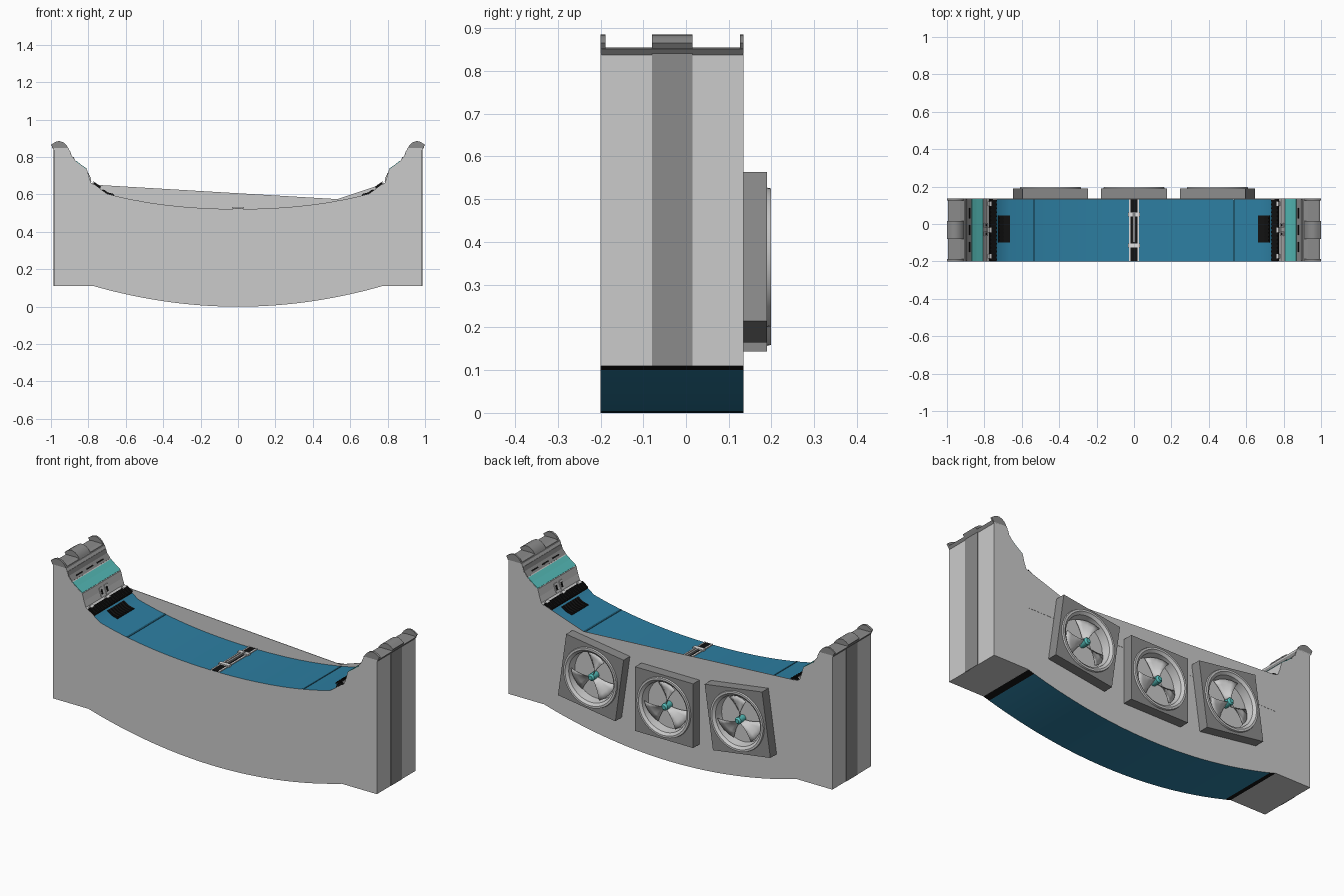
import bpy, bmesh, math

if "Cube" in bpy.data.objects:
    bpy.data.objects.remove(bpy.data.objects["Cube"])

def material(name, r, g, b):
    m = bpy.data.materials.new(name)
    m.diffuse_color = (r, g, b, 1)
    m.use_nodes = True
    m.node_tree.nodes["Principled BSDF"].inputs["Base Color"].default_value = m.diffuse_color
    return m

LIGHT = material("light grey", 0.60, 0.60, 0.60)
DARK = material("mid grey", 0.26, 0.26, 0.26)
BLUE = material("blue", 0.026, 0.21, 0.36)
NAVY = material("dark blue", 0.012, 0.09, 0.15)
TEAL = material("teal", 0.09, 0.50, 0.48)
BLACK = material("black", 0.006, 0.006, 0.006)
WHITE = material("pale grey", 0.75, 0.75, 0.75)

Y0, Y1 = -0.2, 0.135
# inner slope of an end tower, from deck to cap
SLOPE = [(.7, .604), (.765, .65), (.786, .663), (.797, .695), (.807, .733),
         (.845, .76), (.87, .78), (.893, .807), (.905, .845)]

def top(x):
    x = abs(x)
    if x <= .7:
        return .522 + .14 * x**2 + .055 * x**4
    for (a, za), (b, zb) in zip(SLOPE, SLOPE[1:]):
        if x <= b:
            return za + (zb - za) * (x - a) / (b - a)
    return .845

def bottom(x):
    return .185 * x * x

def make(name, verts, faces, mats, rule=None, smooth=False):
    bm = bmesh.new()
    vs = [bm.verts.new(v) for v in verts]
    for f in faces:
        bm.faces.new([vs[i] for i in f])
    bmesh.ops.recalc_face_normals(bm, faces=bm.faces)
    bm.normal_update()
    if rule:
        for f in bm.faces:
            f.material_index = rule(f)
    me = bpy.data.meshes.new(name)
    bm.to_mesh(me)
    bm.free()
    for m in mats:
        me.materials.append(m)
    ob = bpy.data.objects.new(name, me)
    bpy.context.collection.objects.link(ob)
    if smooth:
        bpy.ops.object.select_all(action='DESELECT')
        ob.select_set(True)
        bpy.context.view_layer.objects.active = ob
        bpy.ops.object.shade_smooth_by_angle(angle=math.radians(30))
    return ob

def prism(name, pts, y0, y1, mats, rule=None, smooth=False):
    """Extrude an x-z outline along y."""
    n = len(pts)
    verts = [(x, y0, z) for x, z in pts] + [(x, y1, z) for x, z in pts]
    faces = [list(range(n)), list(range(n, 2 * n))]
    faces += [[i, (i + 1) % n, n + (i + 1) % n, n + i] for i in range(n)]
    return make(name, verts, faces, mats, rule, smooth)

def strip(name, x0, x1, y0, y1, h, mat, s=1):
    """Thin plate lying on the top surface between x0 and x1."""
    xs = sorted({x0, x1} | {p[0] for p in SLOPE if x0 < p[0] < x1})
    up, low = [], []
    for x in xs:
        e = .003
        dz = top(x + e) - top(x - e)
        l = math.hypot(dz, 2 * e)
        nx, nz = -dz / l, 2 * e / l
        up.append((s * (x + nx * h), top(x) + nz * h))
        low.append((s * (x - nx * .004), top(x) - nz * .004))
    return prism(name, up + low[::-1], y0, y1, [mat])

# curved middle body: blue deck and underside, black end seams, grey walls
xs = [-.77, -.735] + [-.70 + 1.4 * i / 40 for i in range(41)] + [.735, .77]
def body_rule(f):
    if abs(f.normal.y) > .5 or abs(f.normal.x) > .9:
        return 0
    return 2 if abs(f.calc_center_median().x) > .74 else 1
prism("middle_body", [(x, bottom(x)) for x in xs] + [(x, top(x)) for x in xs[::-1]],
      Y0, Y1 - .001, [LIGHT, BLUE, BLACK], body_rule, True)

# back wall with its straight upper edge
prism("back_wall", [(-.77, .45), (.77, .45), (.77, .655), (.53, .575), (-.77, .652)],
      Y1 - .003, Y1, [LIGHT])

# end towers
for s, side in ((-1, "left"), (1, "right")):
    outline = [(.77, .11), (.985, .11), (.985, .847), (.905, .847)] + SLOPE[-2:0:-1]
    outline[-1] = (.77, .652)
    prism(side + "_tower", [(s * x, z) for x, z in outline], Y0, Y1, [LIGHT])
    prism(side + "_end_stripe", [(s * .98, .11), (s * .987, .11), (s * .987, .868), (s * .98, .868)],
          -.08, .015, [DARK])
    # rounded caps: two thin outer ones, a wide centre one, and a low tray between
    arc = [(.905, .84), (.912, .856), (.922, .869), (.935, .879), (.952, .885), (.968, .884),
           (.983, .877), (1.0, .865), (.985, .842)]
    for nm, a, b in (("front", Y0, Y0 + .012), ("middle", -.08, .015), ("back", Y1 - .009, Y1)):
        prism(f"{side}_{nm}_cap", [(s * x, z) for x, z in arc], a, b, [DARK], None, True)
    prism(side + "_cap_tray", [(s * x, z) for x, z in
          ((.903, .838), (.91, .851), (.93, .855), (.985, .855), (.995, .852), (.985, .838))],
          Y0 + .002, Y1 - .002, [DARK])
    # slope panels
    strip(side + "_teal_panel", .81, .868, Y0 + .001, Y1 - .001, .003, TEAL, s)
    strip(side + "_upper_trim", .872, .9, Y0 + .001, Y1 - .001, .003, DARK, s)
    for i, y in enumerate((-.15, -.06, .03)):
        strip(f"{side}_trim_slot_{i}", .879, .884, y, y + .055, .005, BLACK, s)
    for i, y in enumerate((-.065, -.02)):
        strip(f"{side}_outlet_{i}", .788, .802, y, y + .026, .004, WHITE, s)
        strip(f"{side}_outlet_hole_{i}", .791, .799, y + .007, y + .019, .006, BLACK, s)
    # hinge band, with ridges and pale clips
    strip(side + "_hinge_band", .738, .774, Y0 + .001, Y1 - .001, .007, BLACK, s)
    for i in range(16):
        y = Y0 + .006 + i * .021
        strip(f"{side}_hinge_ridge_{i}", .74, .772, y, y + .009, .012, BLACK, s)
    for i, y in enumerate((-.185, -.045, .095)):
        strip(f"{side}_hinge_clip_{i}", .768, .78, y, y + .025, .013, WHITE, s)
    # deck grille and cross groove
    strip(side + "_grille", .663, .727, -.1, .045, .004, BLACK, s)
    for i in range(7):
        y = -.092 + i * .02
        strip(f"{side}_grille_bar_{i}", .667, .723, y, y + .008, .008, BLACK, s)
    strip(side + "_deck_groove", .53, .54, Y0 + .001, Y1 - .001, .002, NAVY, s)
    # deck latch rails
    strip(side + "_latch_rail", .018, .026, Y0 + .001, Y1 - .001, .005, WHITE, s)

# latch across the middle of the deck
strip("latch_bed", -.019, .019, Y0 + .001, Y1 - .001, .003, BLACK)
strip("latch_bar", -.007, .007, -.1, .06, .012, DARK)
for i, y in enumerate((-.125, .04)):
    strip(f"latch_clasp_{i}", -.032, .032, y, y + .022, .010, WHITE)

# three ducted fans on the back
N = 48
def fan(name, cx, cz, a):
    ca, sa = math.cos(a), math.sin(a)
    def P(u, w, y):
        return (cx + u * ca - w * sa, y, cz + u * sa + w * ca)
    R = .1765
    loops = [('s', R, Y1), ('s', R, .19), ('c', .163, .19), ('c', .161, .199), ('c', .15, .199),
             ('c', .136, .188), ('c', .13, .142)]
    verts, faces = [], []
    for kind, r, y in loops:
        for i in range(N):
            t = 2 * math.pi * i / N
            c, q = math.cos(t), math.sin(t)
            k = r / max(abs(c), abs(q)) if kind == 's' else r
            verts.append(P(k * c, k * q, y))
    for j in range(len(loops) - 1):
        for i in range(N):
            k = (i + 1) % N
            faces.append([j * N + i, j * N + k, (j + 1) * N + k, (j + 1) * N + i])
    nf = 2 * N
    faces.append([(len(loops) - 1) * N + i for i in range(N)])
    make(name + "_housing", verts, faces, [DARK, LIGHT],
         lambda f: 0 if f.index < nf else 1, True)
    # twisted blades
    verts, faces = [], []
    for b in range(3):
        t0 = math.pi / 2 + b * 2 * math.pi / 3
        base = len(verts)
        for j in range(5):
            r = .015 + .11 * j / 4
            half = .30 + .22 * j / 4
            for i in range(5):
                f = i / 2 - 1
                t = t0 + f * half
                verts.append(P(r * math.cos(t), r * math.sin(t), .168 + f * .016))
        for j in range(4):
            for i in range(4):
                q = base + j * 5 + i
                faces.append([q, q + 1, q + 6, q + 5])
    ob = make(name + "_blades", verts, faces, [LIGHT], None, True)
    m = ob.modifiers.new("thickness", 'SOLIDIFY')
    m.thickness = .003
    # hub
    verts = [P(r * math.cos(2 * math.pi * i / 16), r * math.sin(2 * math.pi * i / 16), y)
             for r, y in ((.019, .143), (.019, .186), (.011, .195)) for i in range(16)]
    faces = [[j * 16 + i, j * 16 + (i + 1) % 16, j * 16 + 16 + (i + 1) % 16, j * 16 + 16 + i]
             for j in range(2) for i in range(16)]
    faces += [list(range(16)), list(range(32, 48))]
    make(name + "_hub", verts, faces, [TEAL], None, True)

tilt = math.radians(8.2)
fan("left_fan", -.4465, .364, -tilt)
fan("middle_fan", 0, .32, 0)
fan("right_fan", .4465, .364, tilt)
